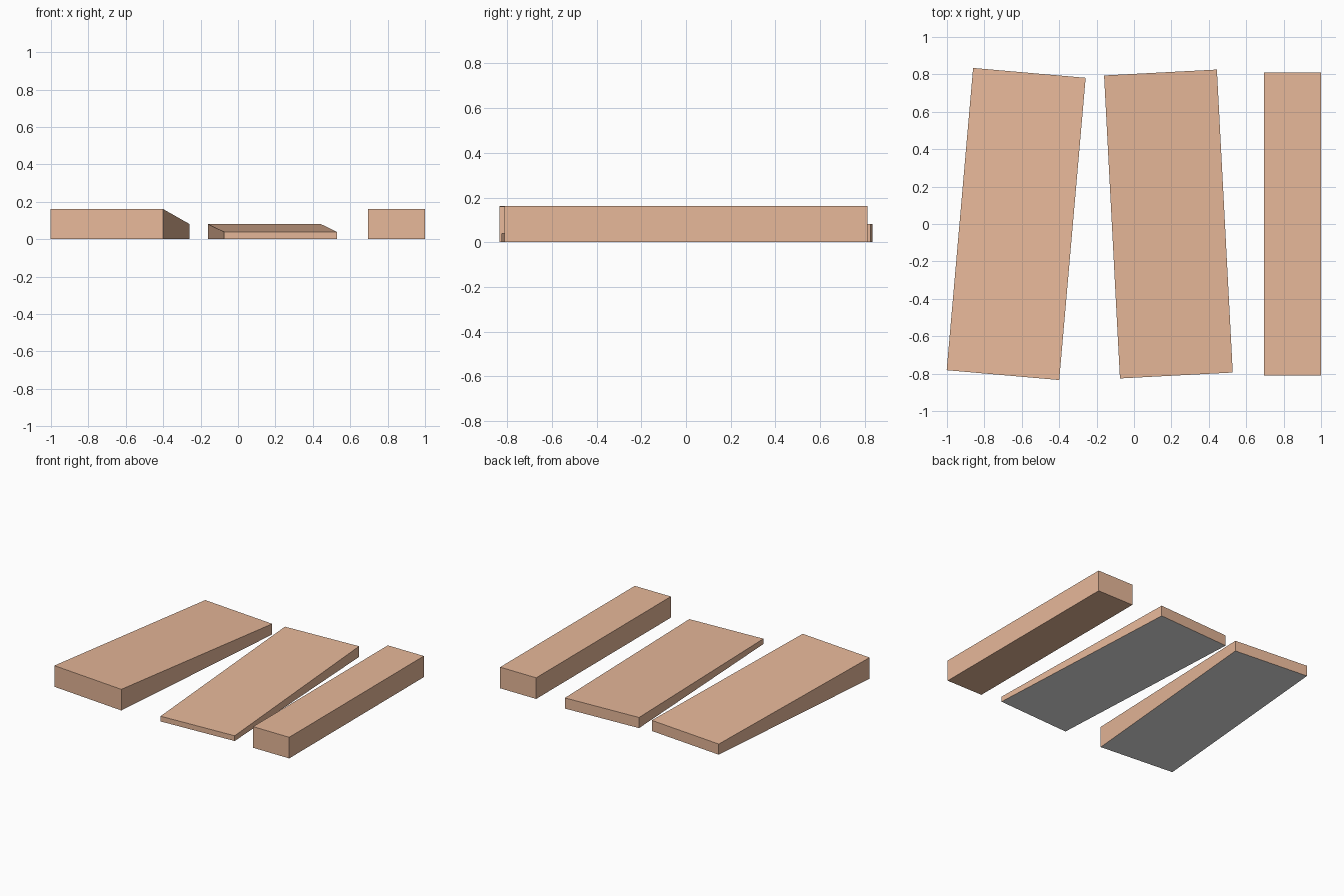
import bpy, bmesh, math

if "Cube" in bpy.data.objects:
    bpy.data.objects.remove(bpy.data.objects["Cube"])


def material(name, rgb):
    m = bpy.data.materials.new(name)
    m.diffuse_color = (*rgb, 1)
    m.use_nodes = True
    m.node_tree.nodes["Principled BSDF"].inputs["Base Color"].default_value = m.diffuse_color
    return m


clay = material("clay_brown", (0.80, 0.48, 0.32))
grey = material("light_grey", (0.80, 0.80, 0.80))


def slab(name, x, width, front_h, back_h, turn=0, grey_base=False):
    """Box standing on z = 0 whose top may slope from front to back."""
    bm = bmesh.new()
    bmesh.ops.create_cube(bm, size=1)
    for v in bm.verts:
        top = v.co.z > 0
        height = front_h if v.co.y < 0 else back_h
        v.co = (v.co.x * width, v.co.y * 1.622, height if top else 0)
    bm.normal_update()
    for f in bm.faces:
        f.material_index = int(grey_base and f.normal.z < -0.9)
    mesh = bpy.data.meshes.new(name)
    bm.to_mesh(mesh)
    bm.free()
    mesh.materials.append(clay)
    if grey_base:
        mesh.materials.append(grey)
    ob = bpy.data.objects.new(name, mesh)
    ob.location.x = x
    ob.rotation_euler.z = math.radians(turn)
    bpy.context.collection.objects.link(ob)


# Two sloping wedge slabs with grey undersides, and one level block
slab("left_wedge", -0.63, 0.604, 0.161, 0.081, -5, True)
slab("middle_wedge", 0.184, 0.604, 0.04, 0.081, 3, True)
slab("right_block", 0.8475, 0.304, 0.161, 0.161)
